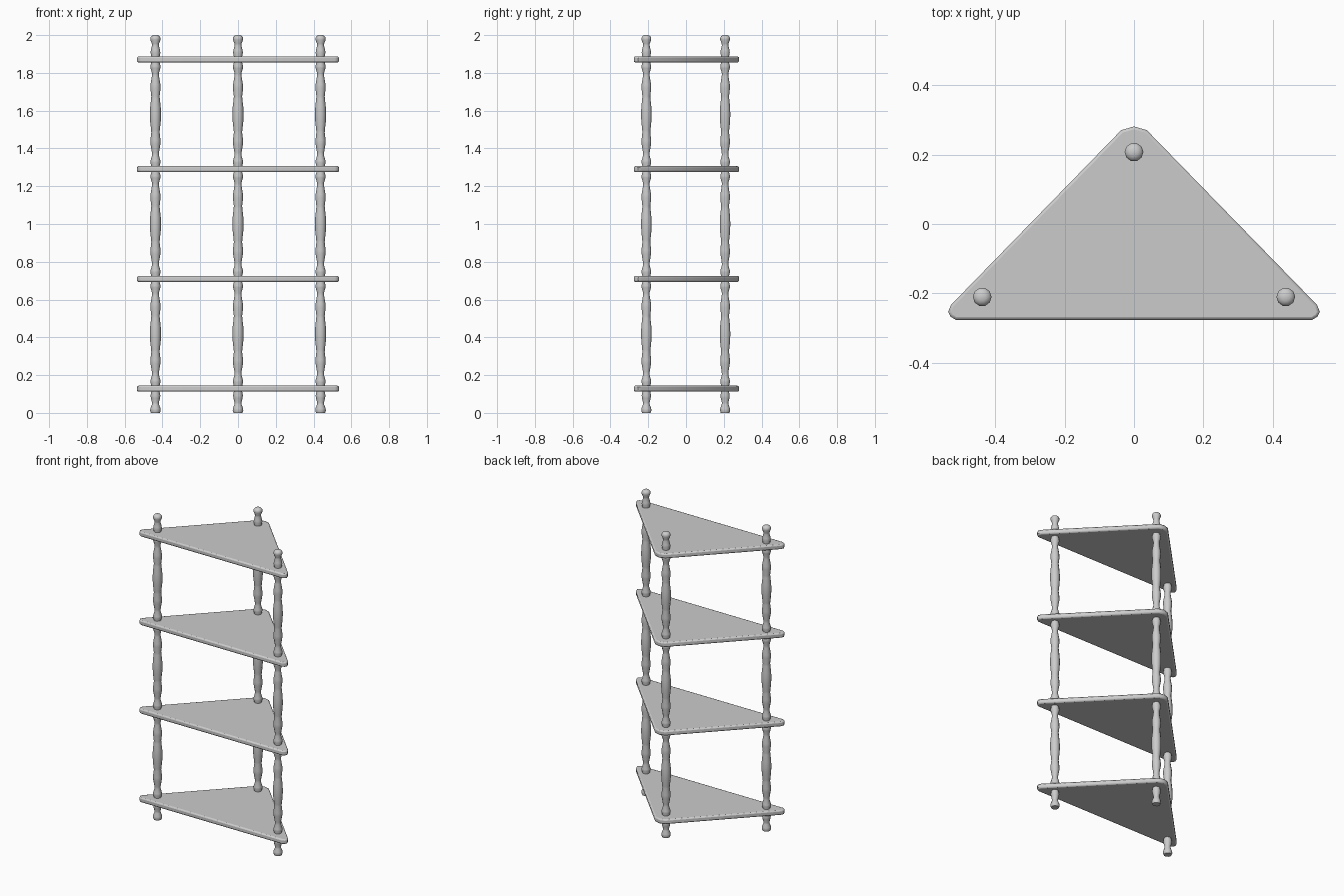
import bpy, bmesh
from math import cos, sin, tau

if "Cube" in bpy.data.objects:
    bpy.data.objects.remove(bpy.data.objects["Cube"])

SHELF_Z = [0.128, 0.709, 1.290, 1.871]
HALF = 0.016
SIDES = 10


def make_object(name, bm):
    bmesh.ops.recalc_face_normals(bm, faces=bm.faces[:])
    mesh = bpy.data.meshes.new(name)
    bm.to_mesh(mesh)
    bm.free()
    ob = bpy.data.objects.new(name, mesh)
    bpy.context.collection.objects.link(ob)
    bpy.ops.object.select_all(action='DESELECT')
    ob.select_set(True)
    bpy.context.view_layer.objects.active = ob
    return ob


def turned(name, x, y, profile):
    # lathe a (radius, height) profile around a vertical axis
    bm = bmesh.new()
    rings = [[bm.verts.new((x + r * cos(tau * i / SIDES), y + r * sin(tau * i / SIDES), z))
              for i in range(SIDES)] for r, z in profile]
    for a, b in zip(rings, rings[1:]):
        for i in range(SIDES):
            j = (i + 1) % SIDES
            bm.faces.new((a[i], a[j], b[j], b[i]))
    bm.faces.new(rings[0])
    bm.faces.new(rings[-1])
    make_object(name, bm)
    bpy.ops.object.shade_smooth_by_angle(angle=0.9)


def shelf(name, z):
    # triangular board with clipped corners and a softened rim
    right = [(0.037, 0.270), (0.527, -0.233), (0.535, -0.253), (0.528, -0.267), (0.513, -0.276)]
    outline = [(0, 0.281)] + right + [(-x, y) for x, y in reversed(right)]
    bm = bmesh.new()
    base = bm.faces.new([bm.verts.new((x, y, z - HALF)) for x, y in outline])
    top = bmesh.ops.extrude_face_region(bm, geom=[base], use_keep_orig=True)
    bmesh.ops.translate(bm, vec=(0, 0, 2 * HALF),
                        verts=[v for v in top['geom'] if isinstance(v, bmesh.types.BMVert)])
    ob = make_object(name, bm)
    mod = ob.modifiers.new("rim", 'BEVEL')
    mod.width = 0.008
    mod.segments = 2
    mod.limit_method = 'ANGLE'
    mod.angle_limit = 1.2
    bpy.ops.object.shade_smooth_by_angle(angle=0.6)


# half of a spindle, from shelf surface to its middle: (radius, fraction)
half_spindle = [(0.022, 0), (0.027, 0.035), (0.026, 0.055), (0.018, 0.105),
                (0.019, 0.135), (0.026, 0.21), (0.027, 0.25), (0.022, 0.325),
                (0.023, 0.35), (0.028, 0.43)]
spindle = half_spindle + [(0.029, 0.5)] + [(r, 1 - t) for r, t in reversed(half_spindle)]

# finial going away from a shelf: (radius, distance)
finial = [(0.022, 0), (0.026, 0.020), (0.024, 0.035), (0.018, 0.058), (0.019, 0.068),
          (0.027, 0.088), (0.027, 0.099)]
foot = [(r, SHELF_Z[0] - HALF - d) for r, d in reversed(finial)]
foot[0] = (0.024, 0.0)
foot.insert(1, (0.028, 0.012))
knob = [(r, SHELF_Z[-1] + HALF + d) for r, d in finial] + [(0.022, 1.994), (0.012, 2.0)]

# three continuous turned posts running through all shelves
profile = foot[:]
for lo, hi in zip(SHELF_Z, SHELF_Z[1:]):
    a, b = lo + HALF, hi - HALF
    profile += [(r, a + (b - a) * t) for r, t in spindle]
profile += knob
for name, x, y in [("back_post", 0, 0.207), ("left_post", -0.437, -0.210), ("right_post", 0.437, -0.210)]:
    turned(name, x, y, profile)

# four shelves
for n, z in enumerate(SHELF_Z):
    shelf(f"shelf_{n + 1}", z)
